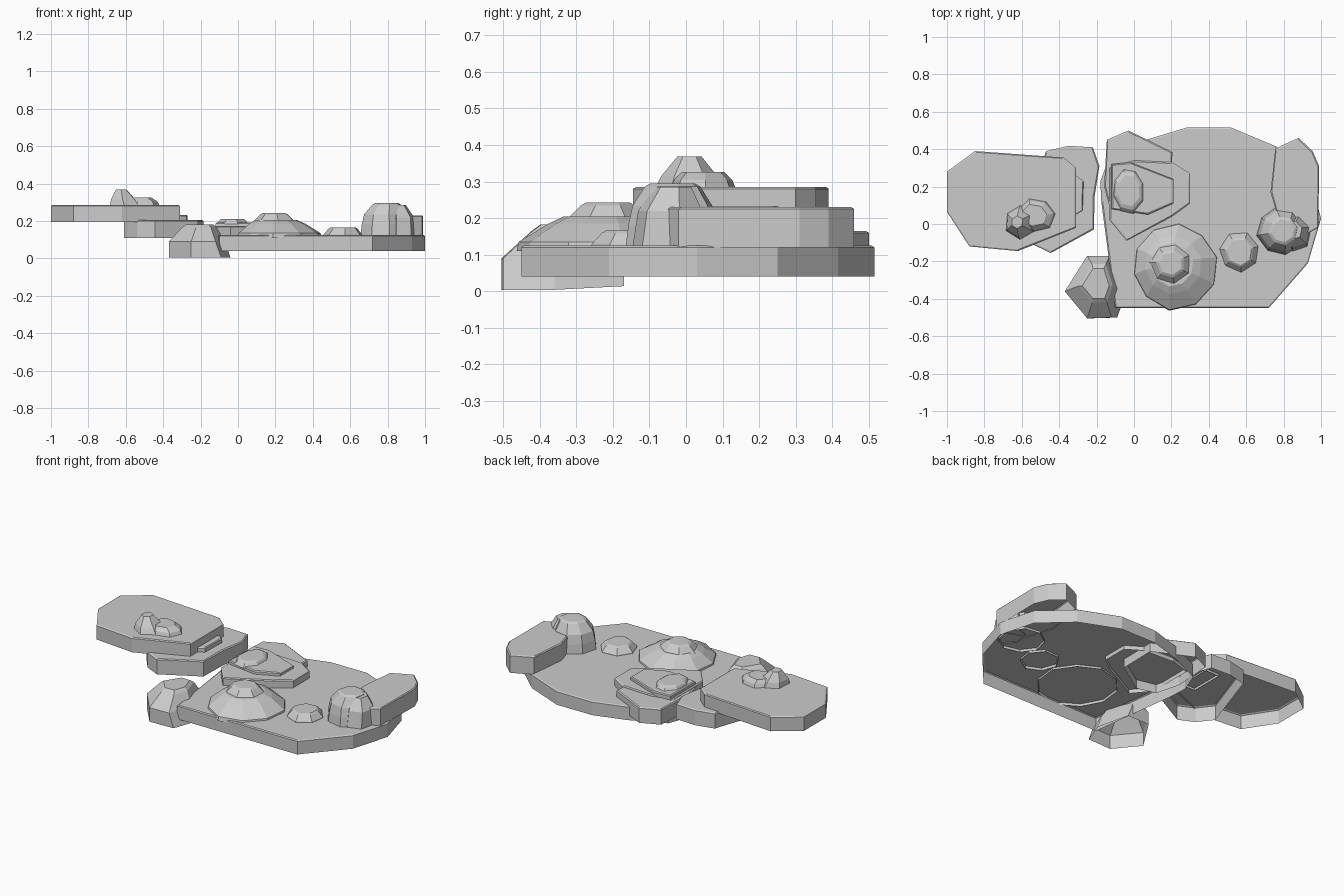
import bpy, bmesh, math, random
from mathutils import Vector

random.seed(4)


def loft(name, rings):
    """Open-bottomed shell: joins counter-clockwise rings and caps the last."""
    bm = bmesh.new()
    vs = [[bm.verts.new(p) for p in ring] for ring in rings]
    n = len(vs[0])
    for a, b in zip(vs, vs[1:]):
        for i in range(n):
            j = (i + 1) % n
            bm.faces.new((a[i], a[j], b[j], b[i]))
    bm.faces.new(vs[-1])
    me = bpy.data.meshes.new(name)
    bm.to_mesh(me)
    bm.free()
    ob = bpy.data.objects.new(name, me)
    bpy.context.collection.objects.link(ob)
    return ob


def slab(name, pts, z0, z1, lip=0.005):
    """Flat stone plate with a thin chipped lip; pts counter-clockwise."""
    c = sum((Vector(p) for p in pts), Vector((0, 0))) / len(pts)
    inner = [Vector(p) - (Vector(p) - c).normalized() * 0.008 for p in pts]
    loft(name, [[(x, y, z0) for x, y in pts],
                [(x, y, z1 - lip) for x, y in pts],
                [(p.x, p.y, z1) for p in inner]])


def rock(name, cx, cy, n, profile, sx=1.0, sy=1.0, rot=0.0, jitter=0.06):
    """Faceted boulder; profile rows are (radius, z, x shift, y shift)."""
    k = [1 + random.uniform(-jitter, jitter) for _ in range(n)]
    rings = []
    for r, z, ox, oy in profile:
        rings.append([(cx + ox + sx * r * k[i] * math.cos(rot + 2 * math.pi * i / n),
                       cy + oy + sy * r * k[i] * math.sin(rot + 2 * math.pi * i / n), z)
                      for i in range(n)])
    return loft(name, rings)


# Ground plates
slab("main_plate", [(-.10, -.45), (.72, -.45), (.93, -.21), (1, .03), (.94, .25),
                    (.76, .415), (.52, .515), (.28, .515), (.08, .455),
                    (-.13, .36), (-.18, .23), (-.175, .12)], .04, .125)
slab("right_plate", [(.78, .0), (.93, -.05), (.985, -.02), (.99, .31), (.955, .39),
                     (.88, .46), (.79, .42), (.755, .40), (.73, .17)], .12, .23)
slab("left_upper_plate", [(-1, .065), (-.88, -.12), (-.62, -.145), (-.31, -.02),
                          (-.31, .30), (-.375, .355), (-.85, .39), (-1, .28)], .195, .285)
slab("left_lower_plate", [(-.61, -.02), (-.54, -.11), (-.445, -.155), (-.215, -.03),
                          (-.21, .15), (-.185, .31), (-.22, .41), (-.35, .418),
                          (-.47, .39), (-.50, .30)], .11, .205)
slab("left_step", [(-.40, .05), (-.31, .05), (-.275, .07), (-.27, .23), (-.31, .26),
                   (-.40, .26)], .19, .232)

# Stacked plates in the middle
slab("back_plate", [(-.12, .05), (.0, .02), (.20, .15), (.205, .385), (-.03, .50),
                    (-.145, .45), (-.16, .2)], .07, .165)
slab("middle_plate", [(-.13, .02), (-.04, -.09), (.205, .04), (.30, .11), (.30, .27),
                      (.205, .33), (.0, .34), (-.13, .30)], .10, .172)
slab("upper_plate", [(-.12, .08), (.075, .05), (.21, .11), (.21, .24), (-.02, .33),
                     (-.12, .32)], .155, .192)
rock("stack_rock", -.03, .18, 8, [(.125, .185, 0, 0), (.105, .205, 0, 0), (.085, .212, 0, 0)],
     sx=.72, sy=1.0, rot=.3)

# Front left boulder, standing lowest
base = [(-.25, -.505), (-.12, -.50), (-.07, -.36), (-.13, -.17), (-.25, -.17), (-.37, -.36)]


def shrink(s, cx, cy):
    return [(cx + (x + .21) * s, cy + (y + .34) * s) for x, y in base]


loft("front_left_boulder", [
    [(x + .03 * (x > -.2), y, .004 + .01 * (y > -.3)) for x, y in base],
    [(x, y, .09) for x, y in shrink(1, -.21, -.34)],
    [(x, y, .165) for x, y in shrink(.62, -.20, -.32)],
    [(x, y, .182) for x, y in shrink(.48, -.20, -.32)]])

# Wide mound with its cap
rock("mound", .215, -.225, 10, [(.23, .11, 0, 0), (.225, .135, 0, 0), (.155, .185, -.01, .01),
                                (.115, .205, -.015, .01)], rot=.2, jitter=.05)
rock("mound_cap", .195, -.21, 7, [(.115, .195, 0, 0), (.075, .235, 0, 0), (.06, .243, 0, 0)],
     rot=.4)

# Small low rock
rock("small_rock", .565, -.15, 7, [(.112, .11, 0, 0), (.108, .13, 0, 0), (.08, .16, 0, 0),
                                   (.07, .166, 0, 0)], rot=.3)

# Right boulder and its side lump
rock("right_boulder", .785, -.035, 8, [(.128, .11, 0, 0), (.12, .18, 0, 0), (.108, .235, 0, 0),
                                       (.075, .287, .01, 0), (.06, .295, .01, 0)], rot=.2)
rock("right_boulder_lump", .865, -.045, 6, [(.085, .12, 0, -.01), (.08, .22, 0, 0),
                                            (.045, .285, -.01, .01)], rot=.3, sy=1.15)

# Rocks on the left plate
rock("left_peak", -.605, .01, 6, [(.10, .275, 0, 0), (.08, .315, -.01, 0),
                                  (.035, .368, -.02, 0)], sx=.9, rot=.5)
rock("left_low_rock", -.525, .045, 7, [(.11, .275, 0, 0), (.095, .305, 0, 0),
                                       (.07, .326, -.01, 0)], sy=.85, rot=.1)
